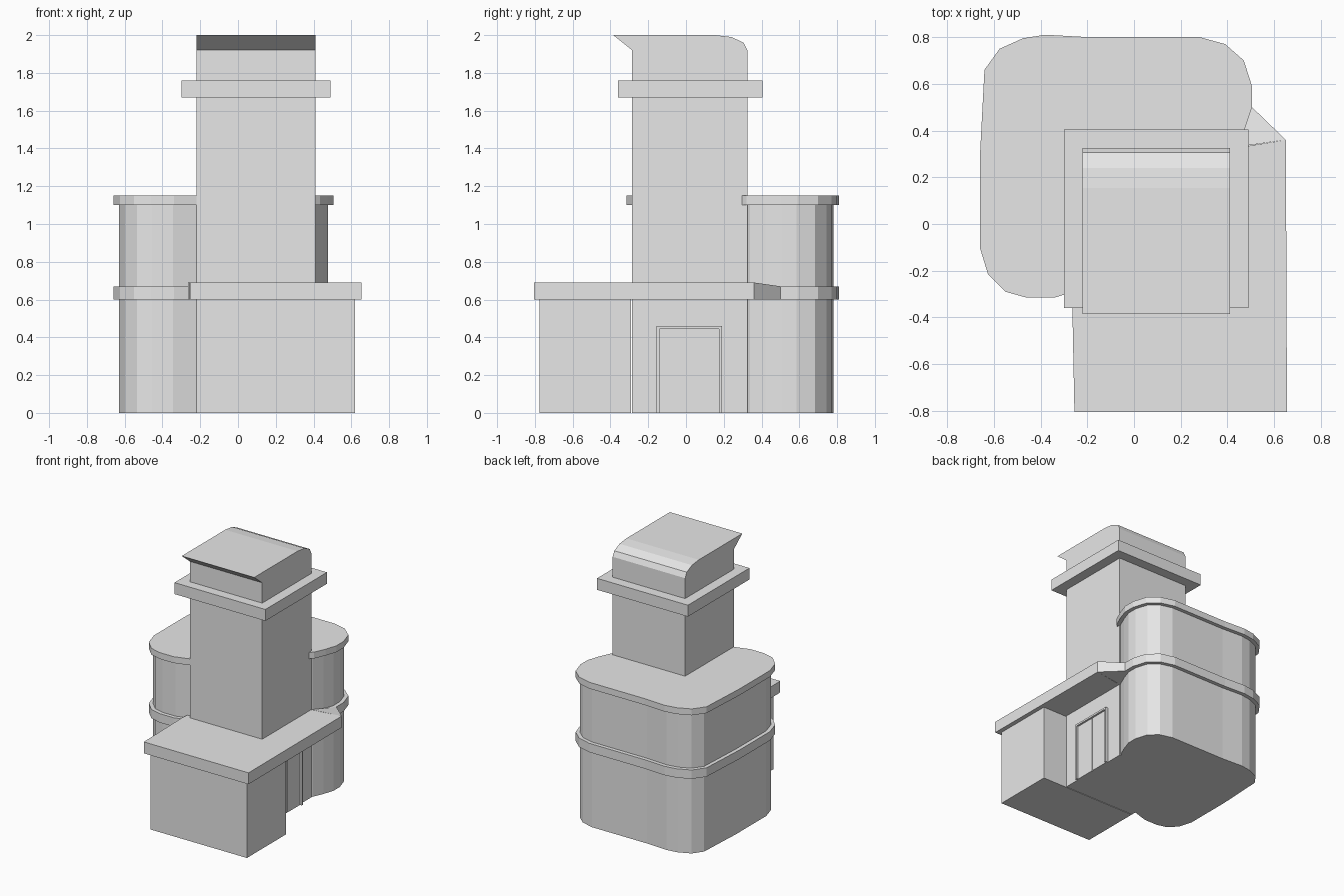
import bpy
from mathutils import Vector

cube = bpy.data.objects.get("Cube")
if cube:
    bpy.data.objects.remove(cube, do_unlink=True)

grey = bpy.data.materials.new("light grey")
grey.use_nodes = True
COLOUR = (0.8, 0.8, 0.8, 1)
grey.diffuse_color = COLOUR
grey.node_tree.nodes["Principled BSDF"].inputs["Base Color"].default_value = COLOUR


def loft(name, bottom, top):
    """Closed solid between two matching counter-clockwise 3D loops."""
    n = len(bottom)
    faces = [tuple(reversed(range(n))), tuple(range(n, 2 * n))]
    faces += [(i, (i + 1) % n, n + (i + 1) % n, n + i) for i in range(n)]
    mesh = bpy.data.meshes.new(name)
    mesh.from_pydata(list(bottom) + list(top), [], faces)
    mesh.materials.append(grey)
    obj = bpy.data.objects.new(name, mesh)
    bpy.context.collection.objects.link(obj)
    return obj


def prism(name, outline, z0, z1):
    return loft(name, [(x, y, z0) for x, y in outline], [(x, y, z1) for x, y in outline])


def box(name, x0, x1, y0, y1, z0, z1):
    return prism(name, [(x0, y0), (x1, y0), (x1, y1), (x0, y1)], z0, z1)


def inset(outline, d):
    """Move each corner inward along the mean of its two edge normals."""
    pts = [Vector(p) for p in outline]
    result = []
    for i, p in enumerate(pts):
        a = (p - pts[i - 1]).normalized()
        b = (pts[(i + 1) % len(pts)] - p).normalized()
        t = (a + b).normalized()
        result.append((p.x - t.y * d, p.y + t.x * d))
    return result


# Rounded rear block with two projecting bands
rounded = [(0.30, 0.20), (0.435, 0.32), (0.475, 0.41), (0.505, 0.50), (0.505, 0.59),
           (0.47, 0.70), (0.39, 0.77), (0.28, 0.80), (-0.20, 0.80), (-0.38, 0.81),
           (-0.475, 0.795), (-0.575, 0.75), (-0.64, 0.66), (-0.66, 0.28),
           (-0.66, -0.10), (-0.625, -0.215), (-0.55, -0.29), (-0.46, -0.315),
           (-0.34, -0.315), (-0.21, -0.275), (-0.10, -0.20)]
prism("rounded_block", inset(rounded, 0.03), 0, 1.12)
prism("lower_band", rounded, 0.60, 0.67)
prism("upper_band", rounded, 1.10, 1.15)

# Tower, with a roof that overhangs the front and curves down at the back
TX0, TX1, TY0, TY1 = -0.22, 0.41, -0.285, 0.325
profile = [(TY0, 0), (TY1, 0), (TY1, 1.92), (0.305, 1.96), (0.24, 1.99),
           (0.155, 2.0), (-0.385, 2.0), (TY0, 1.92)]
loft("tower", [(TX0, y, z) for y, z in profile], [(TX1, y, z) for y, z in profile])
box("tower_collar", -0.30, 0.49, -0.36, 0.405, 1.67, 1.76)

# Front block and canopy slab
box("front_block", TX0, 0.62, -0.775, -0.29, 0, 0.62)
canopy = [(-0.255, -0.805), (0.655, -0.805), (0.65, 0.36), (0.40, 0.32),
          (-0.20, 0.30), (-0.265, -0.30)]
prism("canopy", canopy, 0.60, 0.69)

# Sloping corner joining the canopy to the rounded block
corner = [(0.41, 0.325, 0.69), (0.65, 0.36, 0.69), (0.505, 0.50, 0.67), (0.44, 0.42, 0.67)]
loft("canopy_corner", [(x, y, 0.60) for x, y, z in corner], corner)

# Double door on the side wall
for name, y in (("front", -0.155), ("back", 0.175)):
    box("door_jamb_" + name, 0.40, 0.432, y, y + 0.015, 0, 0.46)
box("door_head", 0.40, 0.432, -0.14, 0.175, 0.445, 0.46)
for name, y0, y1 in (("front", -0.14, 0.015), ("back", 0.022, 0.175)):
    box("door_leaf_" + name, 0.40, 0.417, y0, y1, 0, 0.445)
